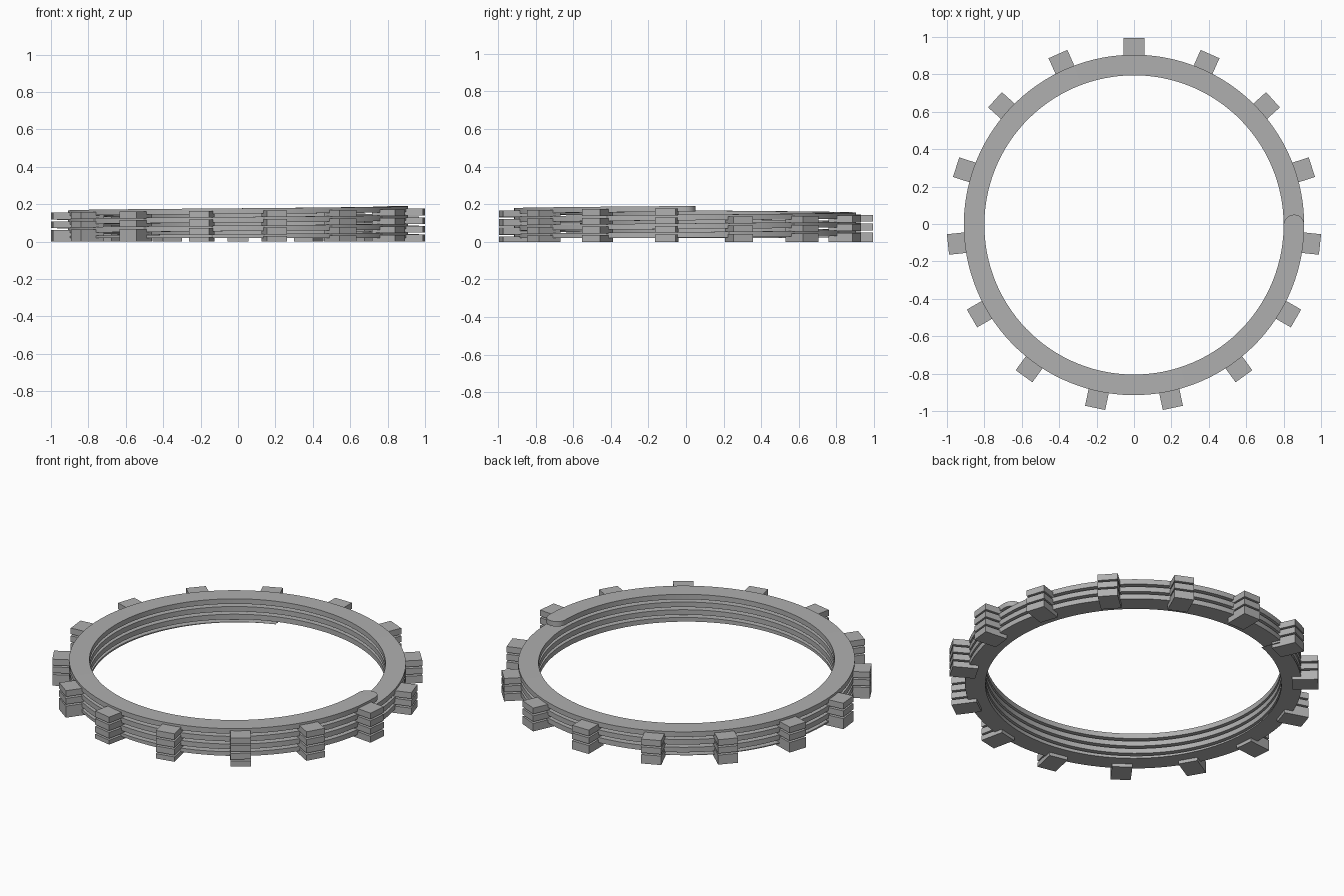
import bpy, bmesh, math
from mathutils import Matrix, Vector

cube = bpy.data.objects.get("Cube")
if cube:
    bpy.data.objects.remove(cube, do_unlink=True)

grey = bpy.data.materials.new("plain_grey")
grey.use_nodes = True
grey.diffuse_color = (0.43, 0.43, 0.43, 1)
grey.node_tree.nodes["Principled BSDF"].inputs["Base Color"].default_value = grey.diffuse_color

CENTRE_Y = -0.005
MID_R, HALF_W = 0.855, 0.055     # ribbon centreline and half width
PITCH, THICK, FLOOR = 0.046, 0.03, 0.02
START, END = -250, 1080          # helix angles in degrees


def ribbon_top(angle):
    return 0.052 + PITCH * angle / 360


def finish(bm, name):
    bmesh.ops.recalc_face_normals(bm, faces=bm.faces)
    mesh = bpy.data.meshes.new(name)
    bm.to_mesh(mesh)
    bm.free()
    mesh.materials.append(grey)
    obj = bpy.data.objects.new(name, mesh)
    obj.location.y = CENTRE_Y
    bpy.context.collection.objects.link(obj)
    return obj


# Coiled ribbon: flat-ground underside, rounded free end on top
stations = [(a, HALF_W) for a in range(START, END, 3)]
for i in range(13):
    t = math.radians(89 * i / 12)
    stations.append((END + math.degrees(HALF_W * math.sin(t) / MID_R), HALF_W * math.cos(t)))

bm = bmesh.new()
loops = []
for angle, half in stations:
    a = math.radians(angle)
    top = max(ribbon_top(min(angle, END)), FLOOR + 0.0005)
    low = max(top - THICK, FLOOR)
    corners = ((MID_R - half, low), (MID_R + half, low), (MID_R + half, top), (MID_R - half, top))
    loops.append([bm.verts.new((r * math.cos(a), r * math.sin(a), z)) for r, z in corners])
for p, q in zip(loops, loops[1:]):
    for i in range(4):
        j = (i + 1) % 4
        bm.faces.new((p[i], p[j], q[j], q[i]))
bm.faces.new(loops[0])
bm.faces.new(loops[-1])
ribbon = finish(bm, "coiled_ribbon")
bpy.context.view_layer.objects.active = ribbon
ribbon.select_set(True)
bpy.ops.object.shade_smooth_by_angle(angle=math.radians(30))

# Outer lugs: flat blocks stepping up with the coil, lowest ones reach the ground
LUG_IN, LUG_OUT, LUG_W, LUG_H = 0.86, 1.0, 0.11, 0.036
bm = bmesh.new()
for angle in range(-102, END, 24):
    top = ribbon_top(angle) - 0.013
    low = top - LUG_H
    if top - PITCH < 0.025:
        low = 0
    place = (Matrix.Rotation(math.radians(angle), 4, 'Z')
             @ Matrix.Translation(Vector(((LUG_IN + LUG_OUT) / 2, 0, (top + low) / 2)))
             @ Matrix.Diagonal((LUG_OUT - LUG_IN, LUG_W, top - low, 1)))
    bmesh.ops.create_cube(bm, size=1, matrix=place)
finish(bm, "outer_lugs")
